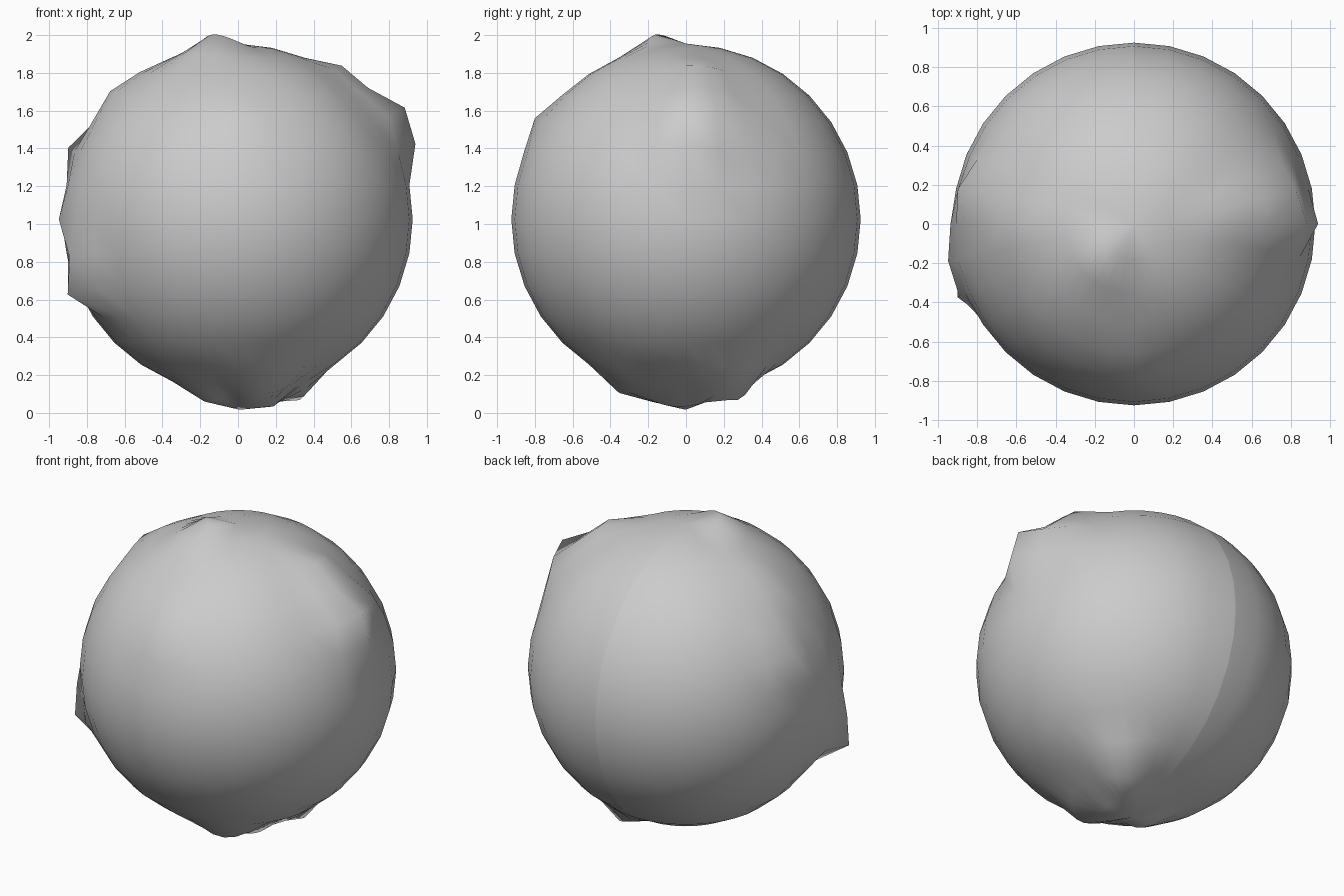
import bpy
import bmesh
from mathutils import Vector

cube = bpy.data.objects.get("Cube")
if cube:
    bpy.data.objects.remove(cube, do_unlink=True)

CENTRE = Vector((0, 0, 1.025))
RADIUS = 0.925

# Tip of each pulled lump and the reach of its falloff
lumps = [
    ((-0.14, -0.17, 2.00), 0.24),    # crown
    ((0.88, 0.0, 1.62), 0.24),       # upper left ridge
    ((0.94, 0.0, 1.53), 0.22),
    ((0.85, 0.22, 1.56), 0.22),
    ((0.63, 0.06, 1.80), 0.28),
    ((-0.92, -0.38, 0.66), 0.25),    # lower right spike
    ((-0.95, -0.18, 1.03), 0.25),    # right side swellings
    ((-0.90, 0.18, 1.40), 0.22),
    ((-0.66, 0.0, 1.72), 0.25),
    ((0.0, -0.80, 1.56), 0.22),      # brow
    ((0.30, 0.24, 0.06), 0.27),      # underside
    ((0.10, -0.02, 0.00), 0.28),
    ((0.12, -0.28, 0.06), 0.25),
    ((-0.18, -0.12, 0.06), 0.22),
]


def pull(verts, rest, tip, reach):
    """Drag the surface towards a tip with a soft falloff."""
    direction = (Vector(tip) - CENTRE).normalized()
    anchor = CENTRE + direction * RADIUS
    offset = Vector(tip) - anchor
    for v in verts:
        t = (rest[v.index] - anchor).length / reach
        if t < 1:
            weight = (1 - t * t) ** 2
            current = v.co - rest[v.index]
            wanted = offset * weight
            if wanted.length > current.length:
                v.co = rest[v.index] + wanted


bm = bmesh.new()
bmesh.ops.create_uvsphere(bm, u_segments=32, v_segments=16, radius=RADIUS)
bmesh.ops.translate(bm, verts=bm.verts, vec=CENTRE)
bm.verts.ensure_lookup_table()
bm.verts.index_update()
rest = [v.co.copy() for v in bm.verts]
for tip, reach in lumps:
    pull(bm.verts, rest, tip, reach)

# Open seam down the back
seam = [e for e in bm.edges
        if all(abs(rest[v.index].x) < 0.001 and rest[v.index].y > -0.001 for v in e.verts)]
bmesh.ops.split_edges(bm, edges=seam)

mesh = bpy.data.meshes.new("lumpy_ball")
bm.to_mesh(mesh)
bm.free()
ball = bpy.data.objects.new("lumpy_ball", mesh)
bpy.context.collection.objects.link(ball)
mesh.polygons.foreach_set("use_smooth", [True] * len(mesh.polygons))

# Plain grey clay
grey = bpy.data.materials.new("plain_grey")
grey.use_nodes = True
colour = (0.6, 0.6, 0.6, 1)
grey.diffuse_color = colour
grey.node_tree.nodes["Principled BSDF"].inputs["Base Color"].default_value = colour
mesh.materials.append(grey)
